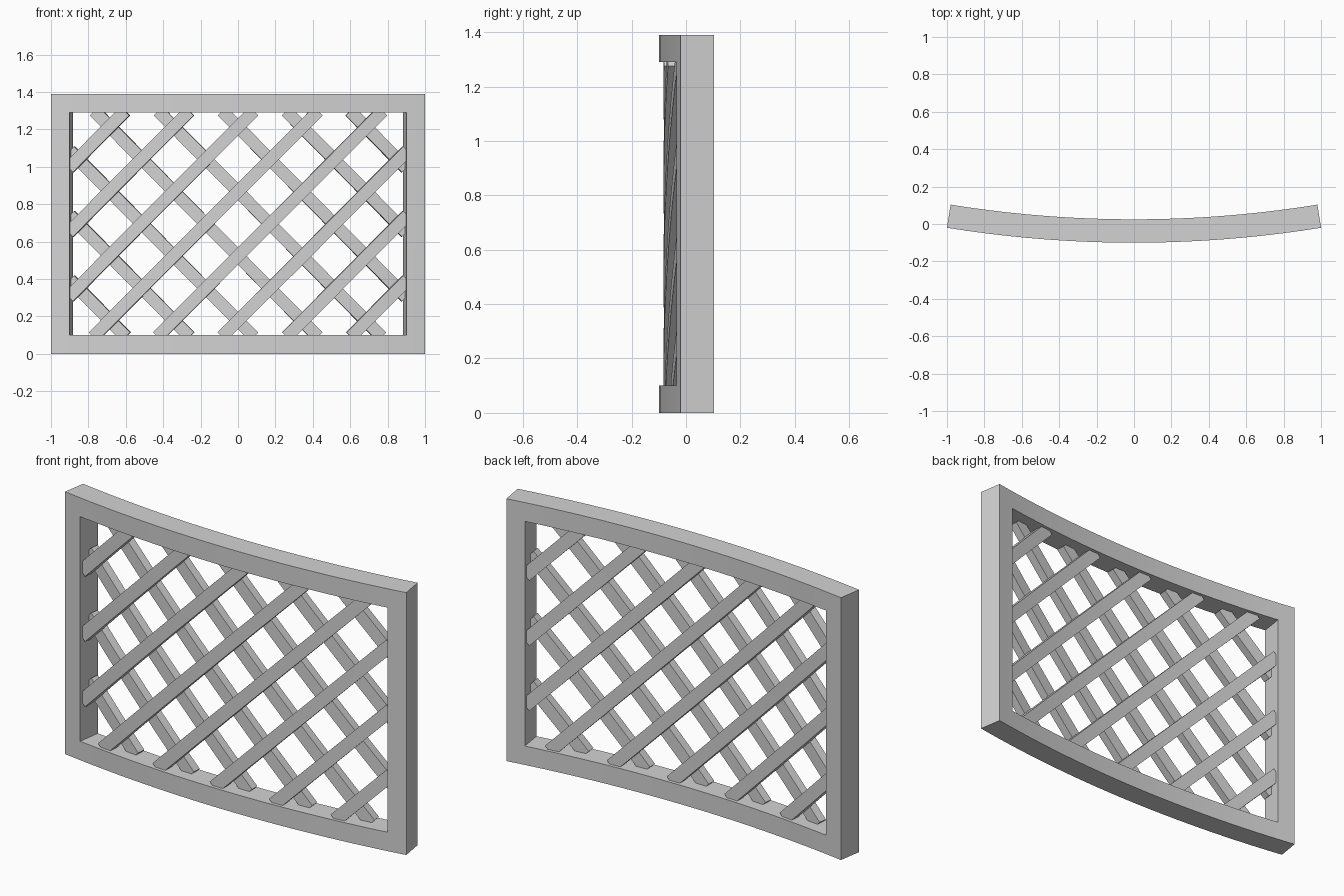
import bpy, bmesh, math
from mathutils import Vector

if "Cube" in bpy.data.objects:
    bpy.data.objects.remove(bpy.data.objects["Cube"])

HEIGHT, BORDER, DEPTH = 1.39, 0.10, 0.125
RADIUS, HALF_ANGLE = 6.29, 0.1597       # front face arc
MID = HEIGHT / 2
SLAT_W, SLAT_T, PITCH = 0.066, 0.045, 0.345

grey = bpy.data.materials.new("light_grey")
grey.diffuse_color = (0.65, 0.65, 0.65, 1)
grey.use_nodes = True
grey.node_tree.nodes["Principled BSDF"].inputs["Base Color"].default_value = grey.diffuse_color


def prism(bm, outline, y0, y1):
    """Extrude a flat (x, z) outline from depth y0 to y1."""
    front = [bm.verts.new((x, y0, z)) for x, z in outline]
    back = [bm.verts.new((x, y1, z)) for x, z in outline]
    bm.faces.new(front)
    bm.faces.new(back[::-1])
    n = len(outline)
    for i in range(n):
        j = (i + 1) % n
        bm.faces.new((front[j], front[i], back[i], back[j]))


def bend_and_finish(bm, name, cuts=28):
    """Slice the flat panel along x, wrap it on the arc, make the object."""
    for i in range(1, cuts):
        x = -1 + 2 * i / cuts
        geom = bm.verts[:] + bm.edges[:] + bm.faces[:]
        bmesh.ops.bisect_plane(bm, geom=geom, plane_co=(x, 0, 0), plane_no=(1, 0, 0))
    for v in bm.verts:
        a, r = v.co.x * HALF_ANGLE, RADIUS - v.co.y
        v.co = Vector((r * math.sin(a), RADIUS - 0.1 - r * math.cos(a), v.co.z))
    bmesh.ops.recalc_face_normals(bm, faces=bm.faces[:])
    mesh = bpy.data.meshes.new(name)
    bm.to_mesh(mesh)
    bm.free()
    mesh.materials.append(grey)
    ob = bpy.data.objects.new(name, mesh)
    bpy.context.collection.objects.link(ob)
    bpy.ops.object.select_all(action='DESELECT')
    ob.select_set(True)
    bpy.context.view_layer.objects.active = ob
    bpy.ops.object.shade_smooth_by_angle(angle=math.radians(30))


def rect(hx, hz):
    return [(-hx, MID - hz), (hx, MID - hz), (hx, MID + hz), (-hx, MID + hz)]


# Curved rectangular frame
bm = bmesh.new()
outer, inner = rect(1, MID), rect(1 - BORDER, MID - BORDER)
rings = [[bm.verts.new((x, y, z)) for x, z in o]
         for o, y in ((outer, 0), (inner, 0), (inner, DEPTH), (outer, DEPTH))]
for k in range(4):
    a, b = rings[k], rings[(k + 1) % 4]
    for i in range(4):
        j = (i + 1) % 4
        bm.faces.new((a[i], a[j], b[j], b[i]))
bend_and_finish(bm, "frame")


# Two layers of diagonal slats, the rear one mirrored
def lattice(name, side, y0):
    bm = bmesh.new()
    hx, hz = 1 - BORDER + 0.008, MID - BORDER + 0.008
    h = SLAT_W / 2 * math.sqrt(0.5)
    for k in range(-4, 4):
        e = (k + 0.5) * PITCH
        xa, xb = max(-hx, -hz - e), min(hx, hz - e)
        za, zb = MID + xa + e, MID + xb + e
        pts = [(xa + h, za - h), (xb + h, zb - h), (xb - h, zb + h), (xa - h, za + h)]
        prism(bm, [(side * x, z) for x, z in pts], y0, y0 + SLAT_T)
    bend_and_finish(bm, name)


lattice("front_slats", 1, DEPTH / 2 - SLAT_T)
lattice("rear_slats", -1, DEPTH / 2)
